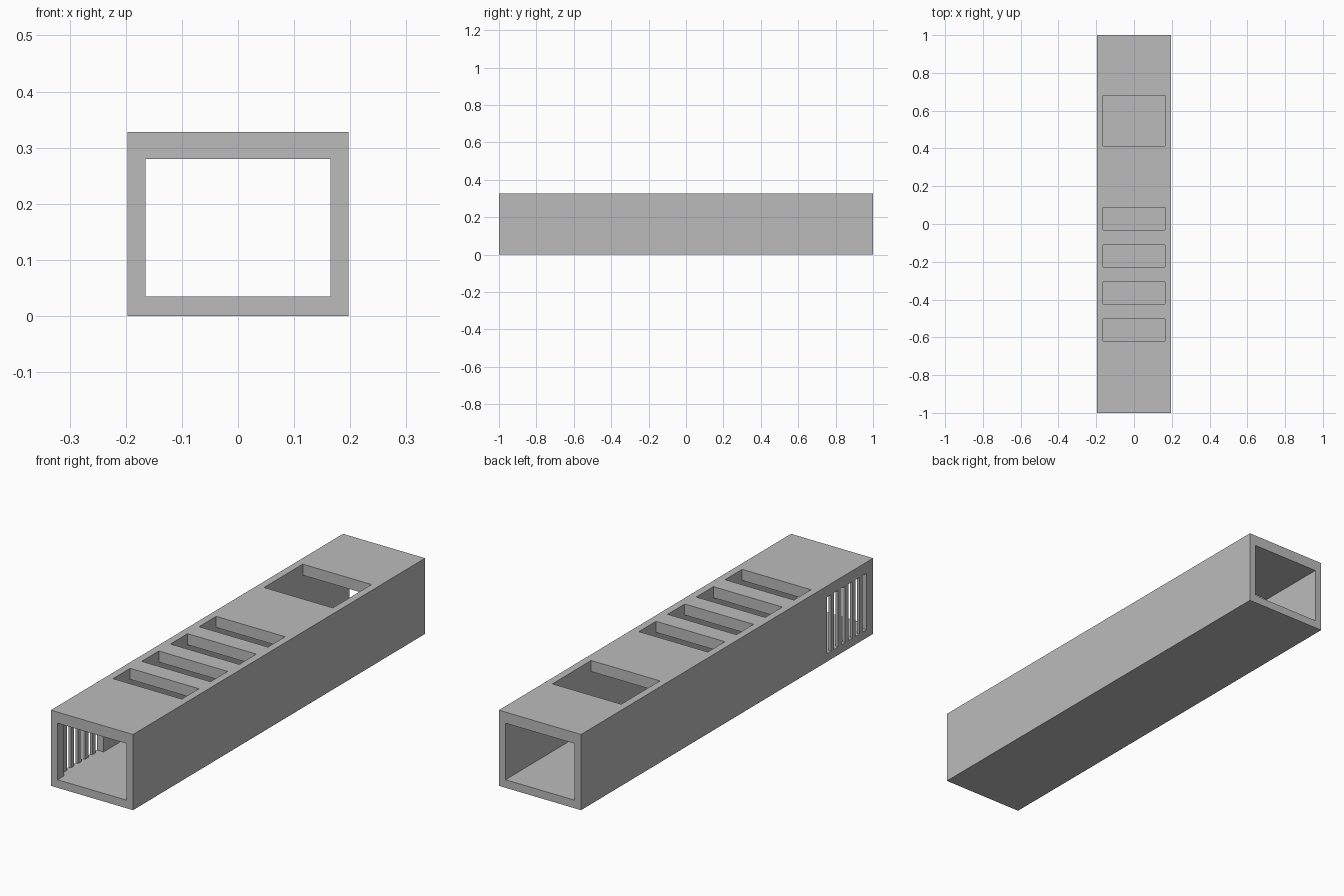
import bpy, bmesh
from mathutils import Vector

if "Cube" in bpy.data.objects:
    bpy.data.objects.remove(bpy.data.objects["Cube"])

HALF_W, HEIGHT = 0.197, 0.328          # outer section
IN_W, IN_LO, IN_HI = 0.165, 0.035, 0.28  # bore section
VENT = (-0.955, -0.685)                # side vent opening along y
# roof openings along y: one large, four equal slots
SLOTS = [(0.414, 0.679)] + [(-0.62 + 0.1965 * i, -0.503 + 0.1965 * i) for i in range(4)]

grey = bpy.data.materials.new("plain_grey")
grey.diffuse_color = (0.5, 0.5, 0.5, 1)
grey.use_nodes = True
grey.node_tree.nodes["Principled BSDF"].inputs["Base Color"].default_value = grey.diffuse_color


def finish(name, bm):
    bmesh.ops.remove_doubles(bm, verts=bm.verts, dist=1e-5)
    bmesh.ops.recalc_face_normals(bm, faces=bm.faces)
    mesh = bpy.data.meshes.new(name)
    bm.to_mesh(mesh)
    bm.free()
    mesh.materials.append(grey)
    bpy.context.collection.objects.link(bpy.data.objects.new(name, mesh))


def solid(x, y, z):
    """True where the duct has material."""
    if abs(x) > HALF_W or abs(y) > 1 or not 0 < z < HEIGHT:
        return False
    if abs(x) < IN_W and IN_LO < z < IN_HI:
        return False                                   # bore
    if abs(x) < IN_W and z > IN_HI and any(a < y < b for a, b in SLOTS):
        return False                                   # roof slots
    if x < -IN_W and IN_LO < z < IN_HI and VENT[0] < y < VENT[1]:
        return False                                   # side vent
    return True


# duct shell: cells between the break lines, skinned where solid meets air
breaks = [
    [-HALF_W, -IN_W, IN_W, HALF_W],
    sorted([-1, 1, *VENT] + [v for s in SLOTS for v in s]),
    [0, IN_LO, IN_HI, HEIGHT],
]
bm = bmesh.new()
for i in range(3):
    for j in range(len(breaks[1]) - 1):
        for k in range(3):
            idx = (i, j, k)
            lo = Vector([breaks[a][idx[a]] for a in range(3)])
            hi = Vector([breaks[a][idx[a] + 1] for a in range(3)])
            mid = (lo + hi) / 2
            if not solid(*mid):
                continue
            for a in range(3):
                b, c = (a + 1) % 3, (a + 2) % 3
                for side, step in ((lo, -0.002), (hi, 0.002)):
                    probe = mid.copy()
                    probe[a] = side[a] + step
                    if solid(*probe):
                        continue
                    quad = []
                    for p, q in ((lo, lo), (hi, lo), (hi, hi), (lo, hi)):
                        v = Vector((0, 0, 0))
                        v[a], v[b], v[c] = side[a], p[b], q[c]
                        quad.append(bm.verts.new(v))
                    bm.faces.new(quad)
finish("duct_shell", bm)

# vent bars: five thin uprights leaving six even gaps
BAR_W, BAR_D = 0.022, 0.012
gap = (VENT[1] - VENT[0] - 5 * BAR_W) / 6
bm = bmesh.new()
for n in range(5):
    y = VENT[0] + (n + 1) * gap + (n + 0.5) * BAR_W
    cube = bmesh.ops.create_cube(bm, size=1)["verts"]
    bmesh.ops.scale(bm, verts=cube, vec=(BAR_D, BAR_W, IN_HI - IN_LO))
    bmesh.ops.translate(bm, verts=cube, vec=(-HALF_W + BAR_D / 2, y, (IN_LO + IN_HI) / 2))
finish("vent_bars", bm)
